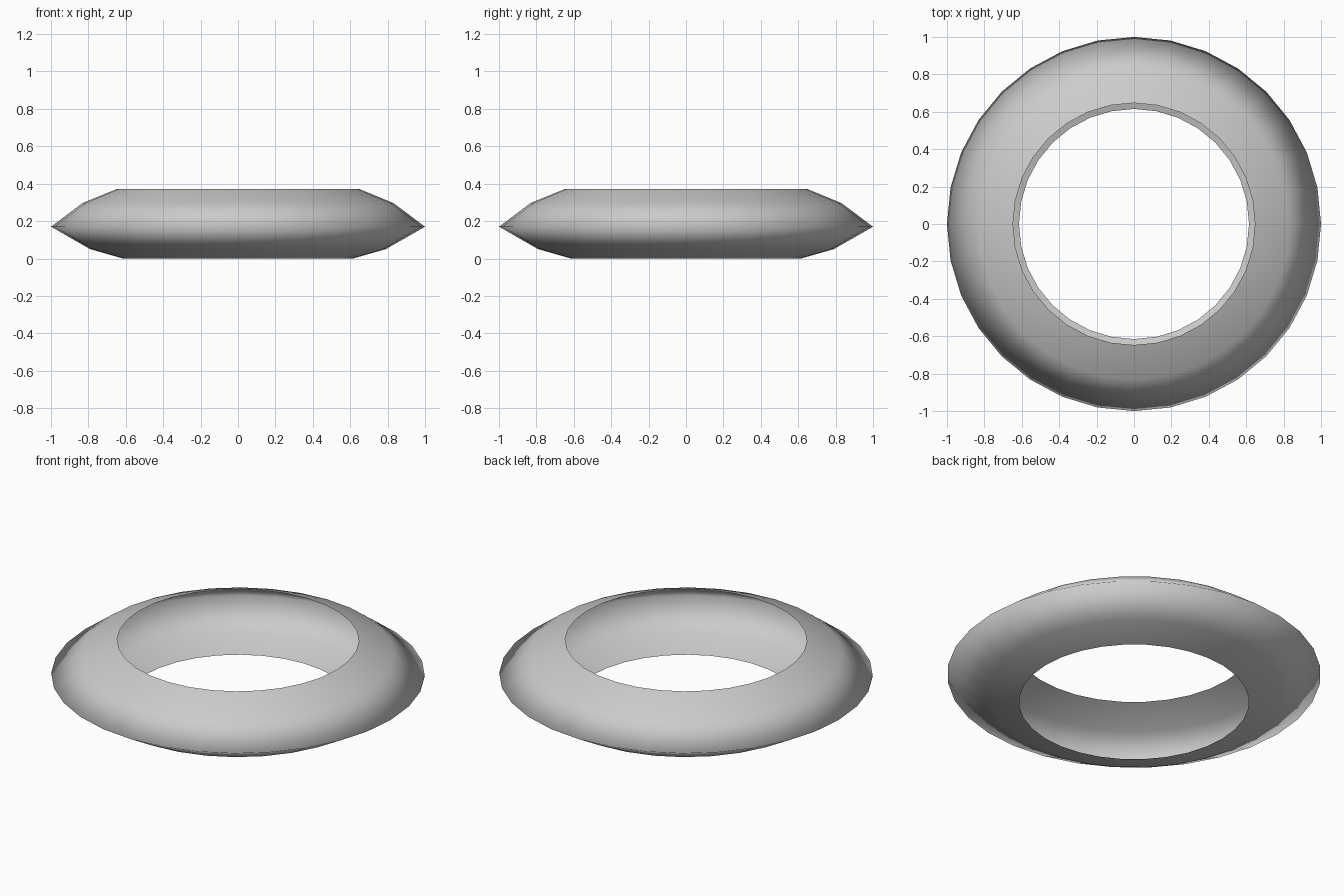
import bpy, bmesh
from math import tau

if "Cube" in bpy.data.objects:
    bpy.data.objects.remove(bpy.data.objects["Cube"])

# Half cross-section of the ring shell (radius, height), open on the inside
PROFILE = [(0.615, 0.0), (0.79, 0.05), (1.0, 0.17), (0.83, 0.297), (0.647, 0.372)]
SIDES = 32

# Open ring shell, lathed around z
bm = bmesh.new()
verts = [bm.verts.new((r, 0, z)) for r, z in PROFILE]
edges = [bm.edges.new(pair) for pair in zip(verts, verts[1:])]
bmesh.ops.spin(bm, geom=verts + edges, cent=(0, 0, 0), axis=(0, 0, 1),
               angle=tau, steps=SIDES)
bmesh.ops.remove_doubles(bm, verts=bm.verts[:], dist=1e-4)
bmesh.ops.recalc_face_normals(bm, faces=bm.faces[:])

# Make the normals point away from the hole
bm.normal_update()
outward = 0
for f in bm.faces:
    c = f.calc_center_median()
    outward += f.normal.x * c.x + f.normal.y * c.y
if outward < 0:
    bmesh.ops.reverse_faces(bm, faces=bm.faces[:])

for f in bm.faces:
    f.smooth = True

mesh = bpy.data.meshes.new("ring_shell")
bm.to_mesh(mesh)
bm.free()
ring = bpy.data.objects.new("ring_shell", mesh)
bpy.context.collection.objects.link(ring)
